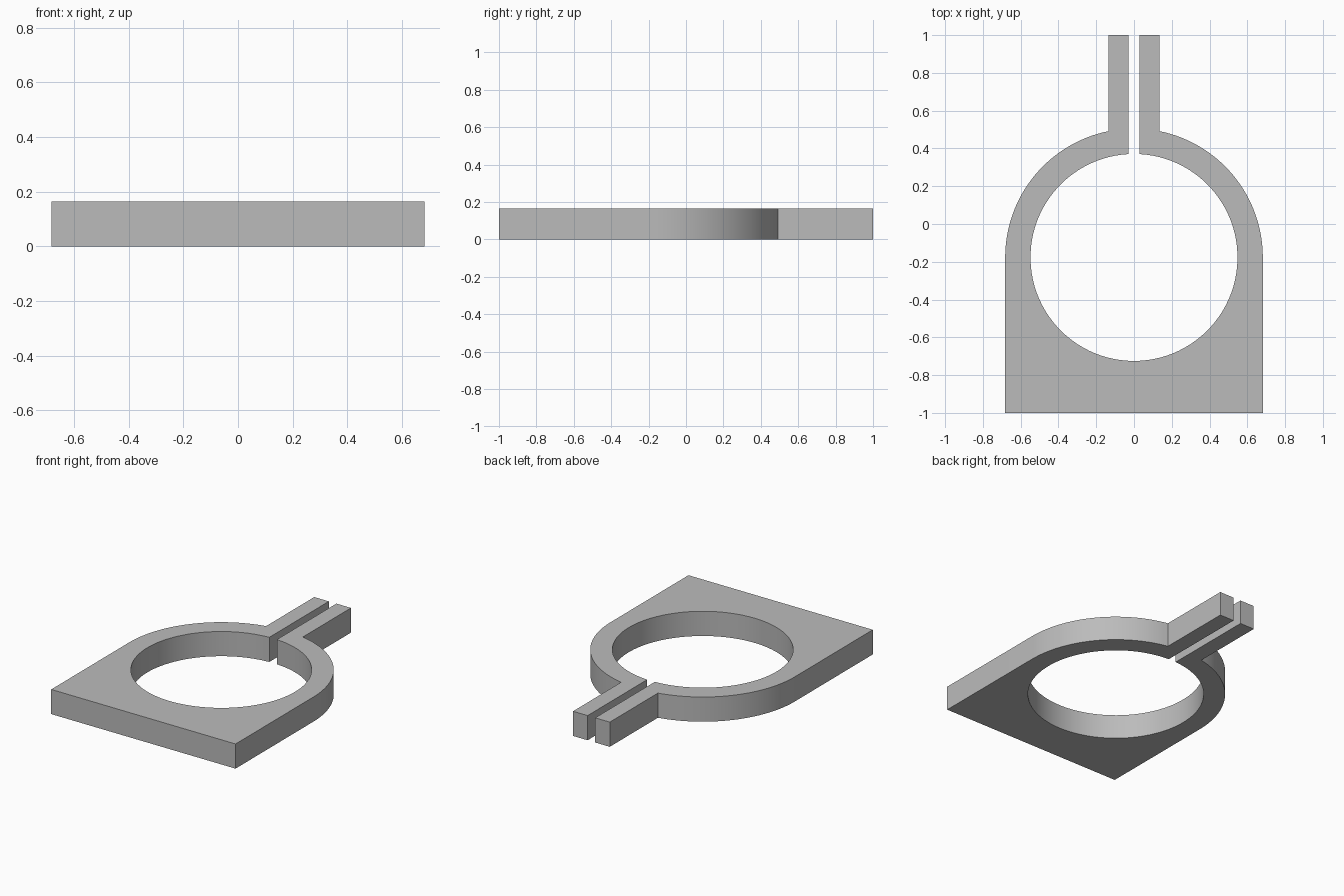
import bpy
import bmesh
from math import asin, cos, sin, pi, radians

if "Cube" in bpy.data.objects:
    bpy.data.objects.remove(bpy.data.objects["Cube"], do_unlink=True)

HEIGHT = 0.165
CENTRE_Y = -0.177
BORE = 0.548        # radius of the hole
OUTER = 0.682       # radius of the ring, half width of the base
SLOT = 0.028        # half width of the clamping gap
TAB = 0.136         # outer edge of each clamping tab

grey = bpy.data.materials.new("plain_grey")
grey.use_nodes = True
colour = (0.5, 0.5, 0.5, 1)
grey.diffuse_color = colour
grey.node_tree.nodes["Principled BSDF"].inputs["Base Color"].default_value = colour


def arc(radius, start, end, steps):
    """Points on a circle around the bore axis, angles measured from +y towards +x."""
    return [(radius * sin(a), CENTRE_Y + radius * cos(a))
            for a in (start + (end - start) * i / steps for i in range(steps + 1))]


# Right-hand half of the outside: tab, shoulder arc, straight side, base corner
half = [(SLOT, 1), (TAB, 1)] + arc(OUTER, asin(TAB / OUTER), pi / 2, 32) + [(OUTER, -1)]
mirrored = [(-x, y) for x, y in reversed(half)]

# Bore, running from one side of the gap round to the other
gap = asin(SLOT / BORE)
bore = arc(BORE, 2 * pi - gap, gap, 96)

# Extrude the closed outline into the clamp plate
bm = bmesh.new()
base = bm.faces.new([bm.verts.new((x, y, 0)) for x, y in half + mirrored + bore])
result = bmesh.ops.extrude_face_region(bm, geom=[base], use_keep_orig=True)
top = [v for v in result["geom"] if isinstance(v, bmesh.types.BMVert)]
bmesh.ops.translate(bm, verts=top, vec=(0, 0, HEIGHT))
bmesh.ops.recalc_face_normals(bm, faces=bm.faces)
mesh = bpy.data.meshes.new("clamp_plate")
bm.to_mesh(mesh)
bm.free()
mesh.materials.append(grey)

clamp = bpy.data.objects.new("clamp_plate", mesh)
bpy.context.collection.objects.link(clamp)
bpy.ops.object.select_all(action="DESELECT")
clamp.select_set(True)
bpy.context.view_layer.objects.active = clamp
bpy.ops.object.shade_smooth_by_angle(angle=radians(30))
